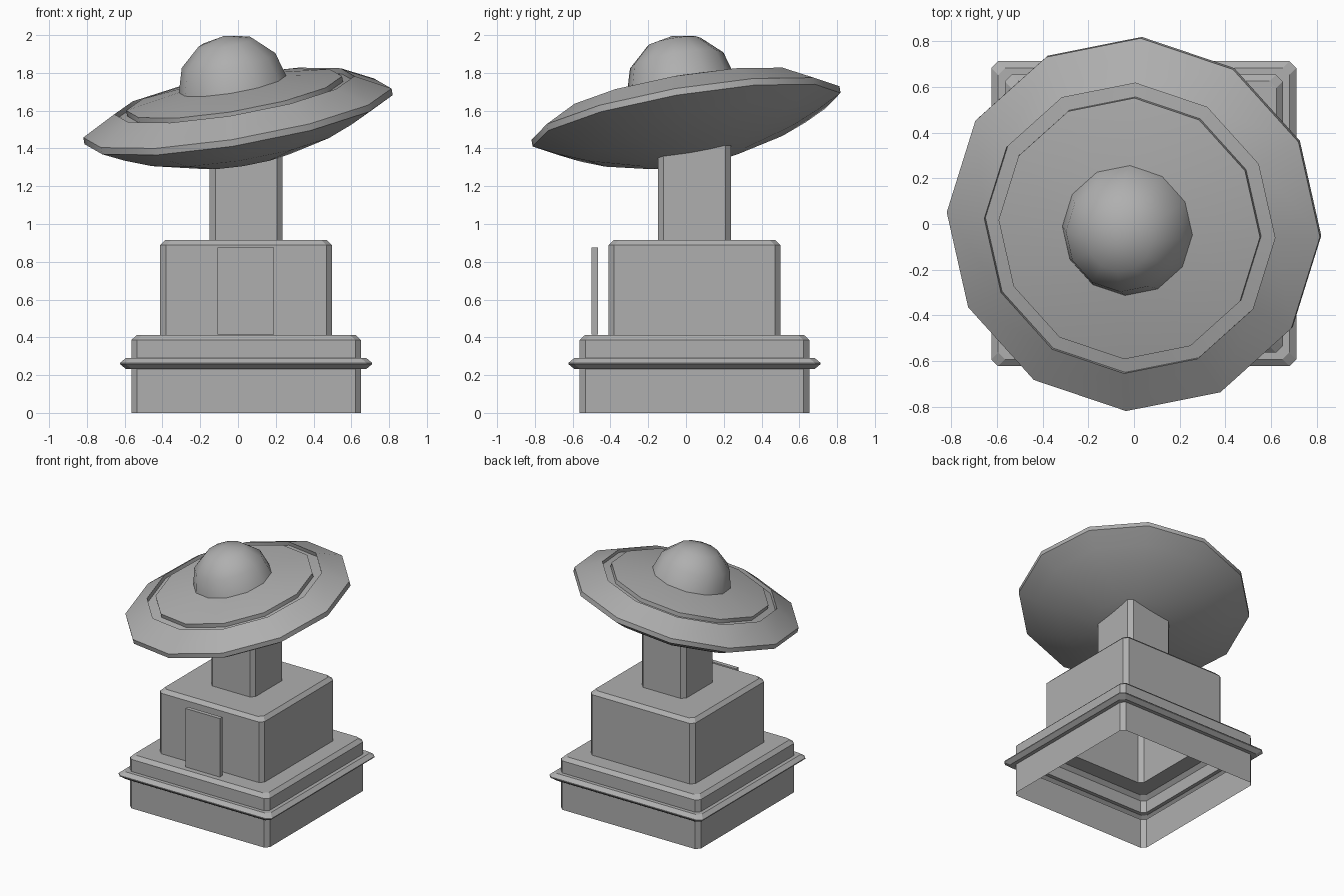
import bpy, math
from mathutils import Vector

if "Cube" in bpy.data.objects:
    bpy.data.objects.remove(bpy.data.objects["Cube"])

CX, CY = 0.043, 0.045        # pedestal axis

grey = bpy.data.materials.new("mid_grey")
grey.diffuse_color = (0.43, 0.43, 0.43, 1)
grey.use_nodes = True
grey.node_tree.nodes["Principled BSDF"].inputs["Base Color"].default_value = grey.diffuse_color


def make(name, verts, faces, smooth=False):
    me = bpy.data.meshes.new(name)
    me.from_pydata(verts, [], faces)
    me.update()
    me.materials.append(grey)
    ob = bpy.data.objects.new(name, me)
    bpy.context.collection.objects.link(ob)
    if smooth:
        bpy.ops.object.select_all(action='DESELECT')
        ob.select_set(True)
        bpy.context.view_layer.objects.active = ob
        bpy.ops.object.shade_smooth_by_angle(angle=math.radians(35))
    return ob


def loft(rings):
    """Join equal-length vertex rings with quads."""
    n = len(rings[0])
    verts = [v for ring in rings for v in ring]
    faces = [(i * n + j, i * n + (j + 1) % n, (i + 1) * n + (j + 1) % n, (i + 1) * n + j)
             for i in range(len(rings) - 1) for j in range(n)]
    return verts, faces


def chamfered_square(h, z, c=0.03):
    k = h - c
    pts = [(h, -k), (h, k), (k, h), (-k, h), (-h, k), (-h, -k), (-k, -h), (k, -h)]
    return [(CX + x, CY + y, z) for x, y in pts]


def tower(name, profile):
    return make(name, *loft([chamfered_square(h, z) for h, z in profile]))


def lathe(name, profile, sides=12, start=-3):
    """Profile runs from bottom pole to top pole; poles are the end heights."""
    angs = [math.radians(start + 360 * i / sides) for i in range(sides)]
    rings = [[(r * math.cos(a), r * math.sin(a), z) for a in angs] for r, z in profile[1:-1]]
    verts, faces = loft(rings)
    last = len(verts) - sides
    verts += [(0, 0, profile[0][1]), (0, 0, profile[-1][1])]
    b, t = len(verts) - 2, len(verts) - 1
    for j in range(sides):
        k = (j + 1) % sides
        faces += [(k, j, b), (last + j, last + k, t)]
    return make(name, verts, faces, smooth=True)


# Hollow stepped pedestal with projecting band, open underneath
tower("pedestal", [(0.608, 0), (0.608, 0.233), (0.637, 0.233), (0.667, 0.258), (0.667, 0.265),
                   (0.637, 0.29), (0.608, 0.29), (0.608, 0.385), (0.58, 0.412),
                   (0.455, 0.412), (0.455, 0.888), (0.428, 0.915), (0.193, 0.915)])

# Column running up into the dish
tower("column", [(0.193, 0.915), (0.193, 1.46)])

# Thin door panel standing in front of the block
bpy.ops.mesh.primitive_cube_add(size=1, location=(0.041, -0.483, 0.645))
door = bpy.context.object
door.name = "door_panel"
door.scale = (0.30, 0.032, 0.46)
door.data.materials.append(grey)

# Tilted grooved dish with a dome on top
dish = lathe("dish", [(0, -0.25), (0.28, -0.222), (0.55, -0.146), (0.70, -0.083), (0.828, -0.018),
                      (0.828, 0.018), (0.645, 0.115), (0.645, 0.085), (0.58, 0.095),
                      (0.58, 0.125), (0.29, 0.175), (0, 0.18)])
dome = lathe("dome", [(0, 0.17)] + [(0.29 * math.cos(math.radians(a)),
                                     0.17 + 0.268 * math.sin(math.radians(a)))
                                    for a in (0, 30, 60)] + [(0, 0.438)])
tilt = Vector((0, 0, 1)).rotation_difference(Vector((-0.17, -0.167, 1)))
for ob in (dish, dome):
    ob.rotation_mode = 'QUATERNION'
    ob.rotation_quaternion = tilt
    ob.location = (0, 0, 1.57)
